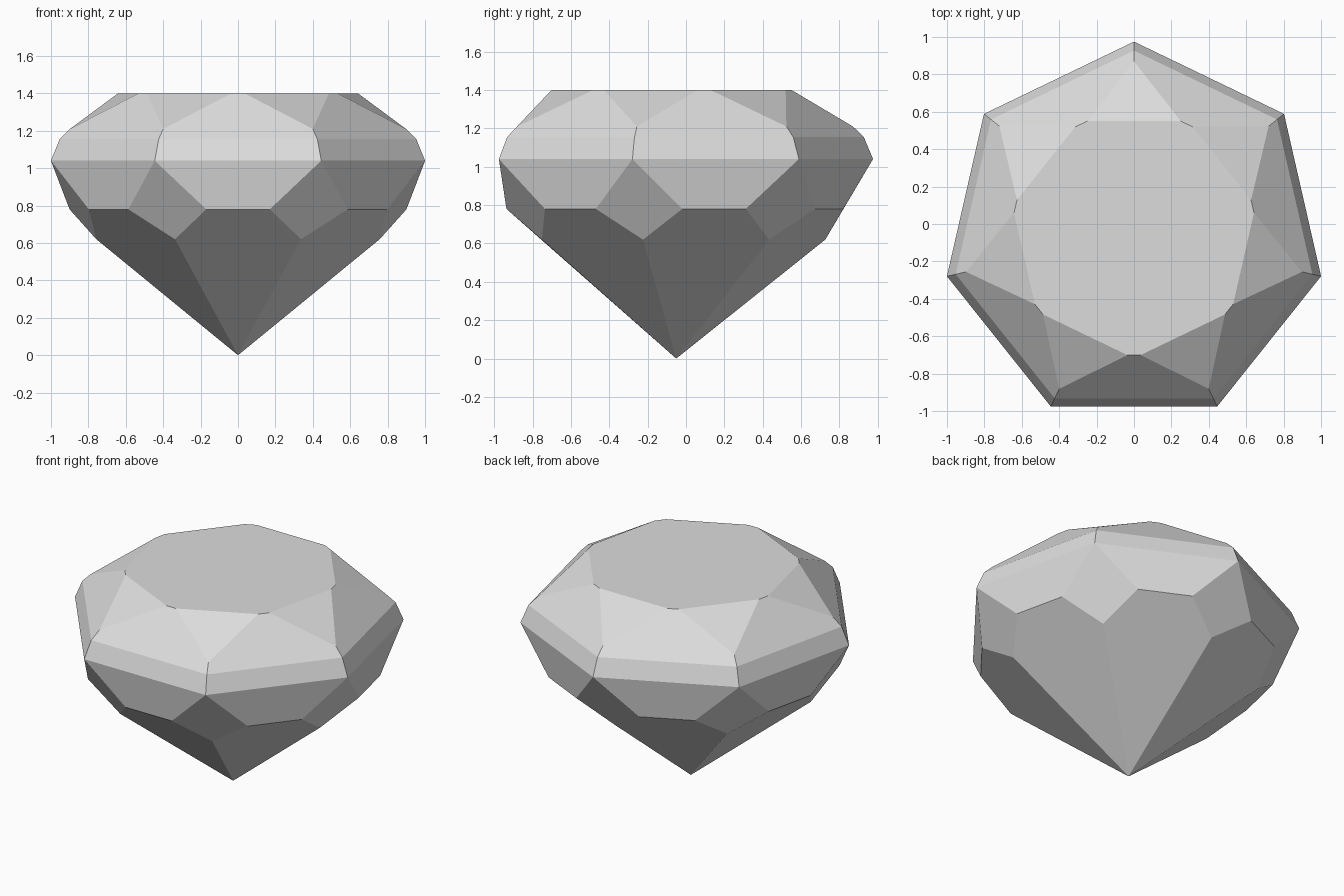
import bpy, bmesh
from math import pi, sin, cos

cube = bpy.data.objects.get("Cube")
if cube:
    bpy.data.objects.remove(cube)

SIDES = 7
STEP = 2 * pi / SIDES
AXIS_Y = -0.051

stone = bpy.data.materials.new("pale_grey")
stone.use_nodes = True
grey = (0.72, 0.72, 0.72, 1)
stone.diffuse_color = grey
stone.node_tree.nodes["Principled BSDF"].inputs["Base Color"].default_value = grey

bm = bmesh.new()


def point(angle, radius, z, side=0):
    """Point at a radius along a direction, shifted sideways along the tangent."""
    return bm.verts.new((radius * cos(angle) - side * sin(angle),
                         radius * sin(angle) + side * cos(angle) + AXIS_Y, z))


def corner_ring(radius, z):
    return [point(pi / 2 + i * STEP, radius, z) for i in range(SIDES)]


def edge_ring(apothem, z, half):
    """Pairs of points that end a short edge in the middle of each side."""
    return [[point(pi / 2 + (i + 0.5) * STEP, apothem, z, s) for s in (-half, half)]
            for i in range(SIDES)]


# Rings of the cut, from the top down
table = edge_ring(0.65, 1.40, 0.035)
crown = corner_ring(0.921, 1.21)
bend = corner_ring(0.978, 1.155)
girdle = corner_ring(1.026, 1.04)
belt = edge_ring(0.885, 0.78, 0.17)
pavilion = corner_ring(0.777, 0.62)
tip = point(0, 0, 0)

# Facets of each side
for i in range(SIDES):
    j = (i + 1) % SIDES
    (ta, tb), (ba, bb) = table[i], belt[i]
    bm.faces.new((girdle[i], girdle[j], bend[j], bend[i]))
    bm.faces.new((bend[i], bend[j], crown[j], tb, ta, crown[i]))
    bm.faces.new((crown[j], table[j][0], tb))
    bm.faces.new((girdle[j], girdle[i], ba, bb))
    bm.faces.new((girdle[j], bb, pavilion[j], belt[j][0]))
    bm.faces.new((bb, ba, pavilion[i], tip, pavilion[j]))

# Flat table on top
bm.faces.new([v for pair in table for v in pair])
bmesh.ops.recalc_face_normals(bm, faces=bm.faces)

mesh = bpy.data.meshes.new("cut_gem")
bm.to_mesh(mesh)
bm.free()
mesh.materials.append(stone)
gem = bpy.data.objects.new("cut_gem", mesh)
bpy.context.collection.objects.link(gem)
